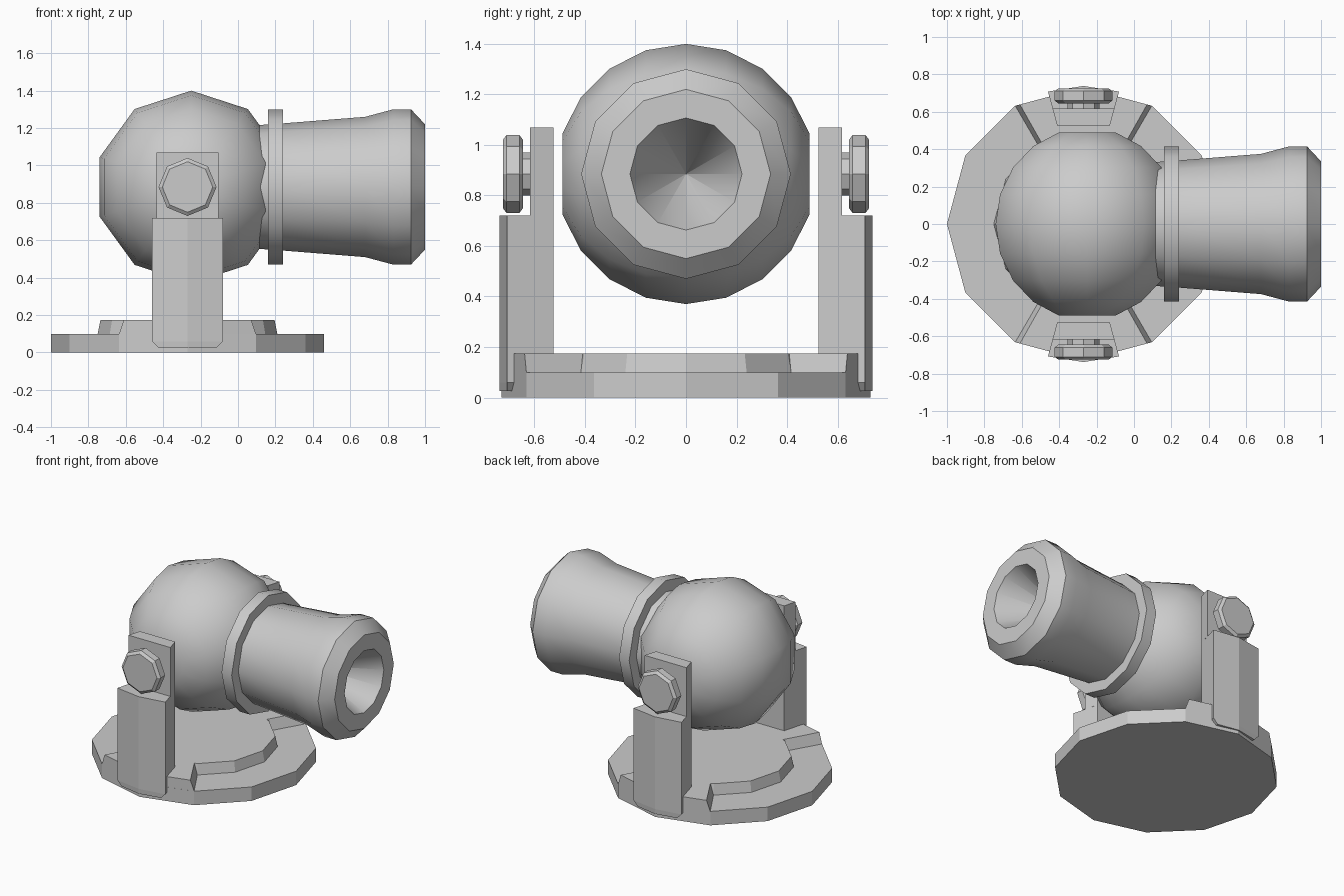
import bpy, bmesh
from math import sin, cos, pi, radians
from mathutils import Vector

if "Cube" in bpy.data.objects:
    bpy.data.objects.remove(bpy.data.objects["Cube"])

CX = -0.27      # pivot axis of base and arms
PZ = 0.885      # height of barrel axis


def loft(name, rings, smooth=None, mirror=False):
    """Skin a list of equal-length point rings and cap both ends."""
    bm = bmesh.new()
    rows = [[bm.verts.new(p) for p in r] for r in rings]
    n = len(rows[0])
    for a, b in zip(rows, rows[1:]):
        for i in range(n):
            j = (i + 1) % n
            bm.faces.new((a[i], a[j], b[j], b[i]))
    bm.faces.new(rows[0])
    bm.faces.new(rows[-1])
    bmesh.ops.remove_doubles(bm, verts=bm.verts, dist=0.0005)
    bmesh.ops.recalc_face_normals(bm, faces=bm.faces)
    me = bpy.data.meshes.new(name)
    bm.to_mesh(me)
    bm.free()
    ob = bpy.data.objects.new(name, me)
    bpy.context.collection.objects.link(ob)
    if mirror:
        ob.modifiers.new("mirror", "MIRROR").use_axis = (False, True, False)
    if smooth:
        bpy.ops.object.select_all(action='DESELECT')
        ob.select_set(True)
        bpy.context.view_layer.objects.active = ob
        bpy.ops.object.shade_smooth_by_angle(angle=radians(smooth))
    return ob


def lathe(name, axis, centre, n, profile, **kw):
    """Revolve (position, radius) pairs about the x, y or z axis through centre."""
    k = "xyz".index(axis)
    rings = []
    for t, r in profile:
        ring = []
        for i in range(n):
            p = Vector(centre)
            a = 2 * pi * i / n
            p[k] += t
            p[(k + 1) % 3] += r * cos(a)
            p[(k + 2) % 3] += r * sin(a)
            ring.append(p)
        rings.append(ring)
    return loft(name, rings, **kw)


def plan(points, z, sx=1.0):
    return [(CX + x * sx, y, z) for x, y in points]


# base plate and raised inner disc
lathe("base_plate", "z", (CX, 0, 0), 12, [(0, 0.73), (0.1, 0.73)])
lathe("base_disc", "z", (CX, 0, 0), 12, [(0.09, 0.483), (0.1, 0.48), (0.175, 0.465)])

# raised lugs of the base under the arms
lug = [(-0.365, -0.632), (0, -0.73), (0.365, -0.632),
       (0.23, -0.40), (0, -0.44), (-0.23, -0.40)]
lug_top = [(-0.34, -0.639), (0, -0.73), (0.34, -0.639),
           (0.205, -0.40), (0, -0.44), (-0.205, -0.40)]
loft("base_lug", [plan(lug, 0.1), plan(lug_top, 0.175)], mirror=True)

# support arms: thick lower part, thinner upper plate
lower = [(-0.14, -0.525), (-0.19, -0.708), (0, -0.738), (0.19, -0.708), (0.14, -0.525)]
upper = [(-0.14, -0.525), (-0.166, -0.617), (0.166, -0.617), (0.14, -0.525)]
loft("lower_arm", [plan(lower, 0.025, 0.82), plan(lower, 0.06), plan(lower, 0.72)], mirror=True)
loft("upper_arm", [plan(upper, 0.72), plan(upper, 1.07)], mirror=True)

# pivot knobs
lathe("knob_shaft", "y", (CX, 0, PZ), 8, [(-0.66, 0.085), (-0.60, 0.085)], mirror=True)
lathe("knob", "y", (CX, 0, PZ), 8,
      [(-0.725, 0.135), (-0.71, 0.155), (-0.66, 0.155), (-0.645, 0.135)], mirror=True)

# ball body, ten sided about y with flattened poles
R = 0.515
lathe("ball_body", "y", (-0.25, 0, PZ), 10,
      [(R * sin(radians(a)), R * cos(radians(a))) for a in range(-72, 73, 18)], smooth=40)
bpy.data.objects["ball_body"].data.update()

# collar between ball and barrel
lathe("collar", "x", (0, 0, PZ), 12,
      [(0.16, 0.34), (0.16, 0.415), (0.24, 0.415), (0.24, 0.33)], smooth=35)

# flared barrel with a conical bore
lathe("barrel", "x", (0, 0, PZ), 12,
      [(0.1, 0.33), (0.24, 0.34), (0.68, 0.375), (0.83, 0.415), (0.925, 0.415),
       (1.0, 0.335), (1.0, 0.222), (0.55, 0.001)], smooth=35)
